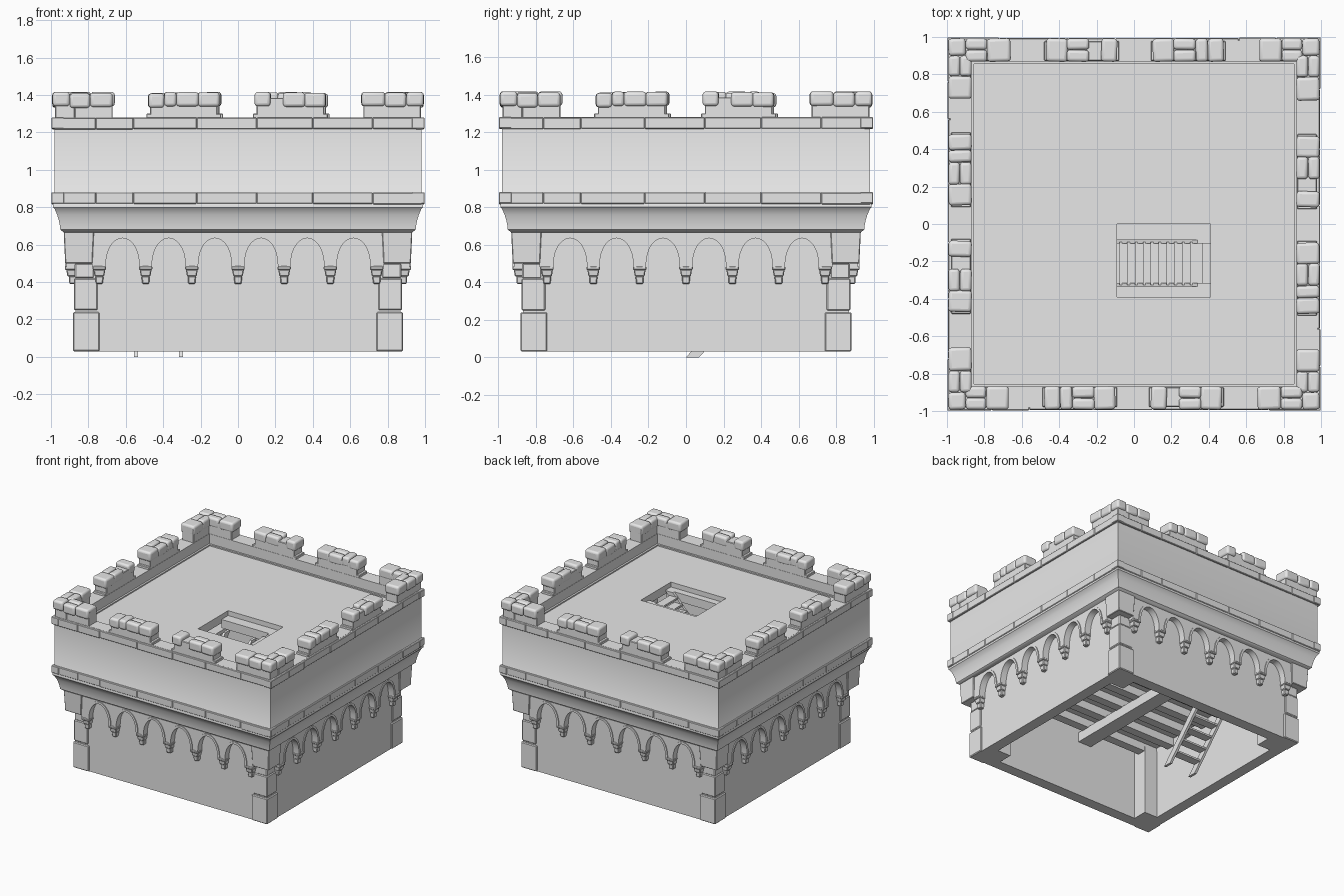
import bpy, bmesh, math, random
from mathutils import Matrix, Vector

random.seed(4)
if "Cube" in bpy.data.objects:
    bpy.data.objects.remove(bpy.data.objects["Cube"])

GREY = (0.8, 0.8, 0.8, 1)
stone = bpy.data.materials.new("grey_stone")
stone.use_nodes = True
stone.diffuse_color = GREY
stone.node_tree.nodes["Principled BSDF"].inputs["Base Color"].default_value = GREY


def box(bm, x0, x1, y0, y1, z0, z1, taper=1.0, turn=0.0):
    """Box from limits; taper shrinks its bottom, turn spins it about z."""
    mid = Vector(((x0 + x1) / 2, (y0 + y1) / 2, (z0 + z1) / 2))
    verts = bmesh.ops.create_cube(bm, size=1)["verts"]
    for v in verts:
        k = taper if v.co.z < 0 else 1
        v.co = Vector((v.co.x * (x1 - x0) * k, v.co.y * (y1 - y0) * k, v.co.z * (z1 - z0)))
        v.co = Matrix.Rotation(turn, 3, "Z") @ v.co + mid


def prism(bm, pts, w0, w1, axis="y"):
    """Extrude a (u, z) outline along x or y."""
    place = (lambda u, v, w: (u, w, v)) if axis == "y" else (lambda u, v, w: (w, u, v))
    a = [bm.verts.new(place(u, v, w0)) for u, v in pts]
    b = [bm.verts.new(place(u, v, w1)) for u, v in pts]
    bm.faces.new(a)
    bm.faces.new(b[::-1])
    for i in range(len(pts)):
        j = (i + 1) % len(pts)
        bm.faces.new((a[i], b[i], b[j], a[j]))


def finish(name, bm, bevel=0.0, segments=2, sides=1, smooth=False):
    """Turn a bmesh into an object, repeated around the four sides if asked."""
    base = list(bm.verts) + list(bm.edges) + list(bm.faces)
    for k in range(1, sides):
        new = bmesh.ops.duplicate(bm, geom=base)["geom"]
        bmesh.ops.rotate(bm, verts=[g for g in new if isinstance(g, bmesh.types.BMVert)],
                         matrix=Matrix.Rotation(k * math.pi / 2, 3, "Z"))
    bmesh.ops.recalc_face_normals(bm, faces=bm.faces[:])
    me = bpy.data.meshes.new(name)
    bm.to_mesh(me)
    bm.free()
    ob = bpy.data.objects.new(name, me)
    bpy.context.collection.objects.link(ob)
    me.materials.append(stone)
    if bevel:
        mod = ob.modifiers.new("soft_edges", "BEVEL")
        mod.width, mod.segments = bevel, segments
    if smooth:
        bpy.ops.object.select_all(action="DESELECT")
        ob.select_set(True)
        bpy.context.view_layer.objects.active = ob
        bpy.ops.object.shade_smooth_by_angle(angle=math.radians(40))
    return ob


# Walls: one closed square profile, outside up and inside down
profile = [(.87, .03), (.87, .66), (.93, .665), (.95, .68), (.952, .70), (.958, .73),
           (.967, .76), (.98, .79), (.99, .80), (.99, .815), (.98, .83), (.98, 1.28),
           (.87, 1.28), (.87, .66), (.78, .66), (.78, .03)]
bm = bmesh.new()
rings = [[bm.verts.new((sx * h, sy * h, z)) for sx, sy in ((1, 1), (-1, 1), (-1, -1), (1, -1))]
         for h, z in profile]
for r, s in zip(rings, rings[1:] + rings[:1]):
    for i in range(4):
        j = (i + 1) % 4
        bm.faces.new((r[i], r[j], s[j], s[i]))
finish("walls", bm, smooth=True)

# String courses: slightly uneven blocks
bm = bmesh.new()
for z0, z1 in ((.82, .88), (1.22, 1.28)):
    cuts = [-.985, -.76, -.56, -.22, .1, .4, .72, .985]
    for a, b in zip(cuts, cuts[1:]):
        d = random.uniform(0, .005)
        box(bm, a, b, -.992 - d, -.95, z0 - d, z1 - d / 2)
    box(bm, .93, .998, -.998, -.93, z0, z1)
finish("string_courses", bm, .004, 1, sides=4)

# Corner quoins and the blocks over them
bm = bmesh.new()
for lo, hi, z0, z1 in ((.74, .882, .03, .24), (.75, .877, .25, .42), (.77, .873, .42, .5)):
    box(bm, lo, hi, -hi, -lo, z0, z1)
box(bm, .74, .87, -.87, -.74, .03, .5)
finish("corner_quoins", bm, .006, 1, sides=4)
bm = bmesh.new()
box(bm, .77, .932, -.932, -.77, .5, .672, taper=.9)
finish("corner_blocks", bm, .004, 1, sides=4)

# Blind arcade: panel with six arches, raised rims and corbels
STEP, HALF, SPRING = .247, .094, .48


def arch(cx, r, n=14):
    return [(cx - r * math.cos(math.pi * i / n),
             SPRING + (r + .065) * math.sin(math.pi * i / n) ** .9) for i in range(n + 1)]


centres = [(i - 2.5) * STEP for i in range(6)]
corbels = [(i - 3) * STEP for i in range(7)]
bm = bmesh.new()
outline = [(-.78, .672), (-.78, SPRING)]
for c in centres:
    outline += arch(c, HALF)
outline += [(.78, SPRING), (.78, .672)]
prism(bm, outline, -.918, -.86)
finish("arcade_panels", bm, sides=4, smooth=True)
bm = bmesh.new()
for c in centres:
    prism(bm, arch(c, HALF + .014) + arch(c, HALF - .004)[::-1], -.924, -.865)
finish("arch_rims", bm, sides=4, smooth=True)
bm = bmesh.new()
for c in corbels:
    box(bm, c - .036, c + .036, -.926, -.86, .465, .485)
    box(bm, c - .032, c + .032, -.918, -.86, .43, .468, taper=.8)
    box(bm, c - .022, c + .022, -.905, -.86, .39, .432, taper=.85)
finish("corbels", bm, .005, 1, sides=4)

# Merlons: plain bodies
bm = bmesh.new()
for a, b in ((-.47, -.11), (.1, .46)):
    box(bm, a, b, -.978, -.872, 1.27, 1.385)
    box(bm, a - .02, b + .02, -.978, -.872, 1.27, 1.30)
box(bm, .67, .978, -.978, -.872, 1.27, 1.39)
box(bm, .872, .978, -.872, -.67, 1.27, 1.39)
finish("merlon_bodies", bm, .004, 1, sides=4)

# Coping stones: rounded, slightly askew
bm = bmesh.new()


def coping(x0, x1, y0=-.992, y1=-.868, z0=1.335, z1=1.412):
    j = random.uniform(-.006, .006)
    box(bm, x0, x1, y0, y1, z0 + j, z1 + j, turn=random.uniform(-.04, .04))


def coping_pair(x0, x1):
    coping(x0, x1, -.992, -.932)
    coping(x0, x1, -.93, -.868)


for a, wide in ((-.48, False), (.09, True)):
    coping(a, a + .085)
    if wide:
        coping_pair(a + .15, a + .27)
    else:
        coping(a + .085, a + .15)
        coping_pair(a + .15, a + .27)
    coping(a + .265, a + .38)
coping(.66, .785)
coping_pair(.785, .90)
coping(.90, .992, -.992, -.90)
coping(.868, .992, -.79, -.67)
coping(.868, .93, -.90, -.79)
coping(.93, .992, -.90, -.79)
finish("coping_stones", bm, .017, 3, sides=4, smooth=True)


def floor(bm, h, hole, z0, z1):
    """Square slab with a rectangular opening."""
    x0, x1, y0, y1 = hole
    box(bm, -h, x0, -h, h, z0, z1)
    box(bm, x1, h, -h, h, z0, z1)
    box(bm, x0, x1, -h, y0, z0, z1)
    box(bm, x0, x1, y1, h, z0, z1)


# Roof deck with hatch, and its low curb
bm = bmesh.new()
floor(bm, .875, (-.09, .41, -.39, 0), 1.12, 1.19)
finish("roof_deck", bm)
bm = bmesh.new()
box(bm, -.87, .87, -.872, -.855, 1.15, 1.2)
finish("deck_curb", bm, sides=4)
bm = bmesh.new()
for y0, y1 in ((-.39, -.335), (-.085, 0)):
    box(bm, -.09, .41, y0, y1, 1.08, 1.15)
finish("hatch_beams", bm)

# Lower floor with joists and a main beam
bm = bmesh.new()
floor(bm, .86, (-.58, -.27, .32, .72), .63, .66)
finish("lower_floor", bm)
bm = bmesh.new()
for i in range(8):
    y = -.7 + .2 * i
    x0 = -.25 if .3 < y < .72 else -.79
    box(bm, x0, .79, y - .035, y + .035, .565, .635)
box(bm, -.23, -.11, -.79, .79, .49, .57)
finish("floor_beams", bm)

# Inner corner piers
bm = bmesh.new()
box(bm, .66, .79, -.79, -.66, .03, .6)
finish("inner_piers", bm, sides=4)


def stairs(name, axis, foot, top, w0, w1, steps):
    """Two slanted rails with flat treads; foot and top are (u, z)."""
    bm = bmesh.new()
    (u0, z0), (u1, z1) = foot, top
    rail = [(u0, z0), (u0 + .07, z0), (u1 + .07, z1), (u1, z1)]
    for a, b in ((w0, w0 + .02), (w1 - .02, w1)):
        prism(bm, rail, a, b, axis)
    for i in range(1, steps + 1):
        t = i / (steps + 1)
        u, z = u0 + (u1 - u0) * t, z0 + (z1 - z0) * t
        prism(bm, [(u, z), (u + .07, z), (u + .07, z + .015), (u, z + .015)], w0 + .01, w1 - .01, axis)
    finish(name, bm)


stairs("lower_stairs", "x", (0, 0), (.6, .66), -.555, -.295, 8)
stairs("upper_stairs", "y", (-.12, .66), (.34, 1.15), -.335, -.085, 10)
